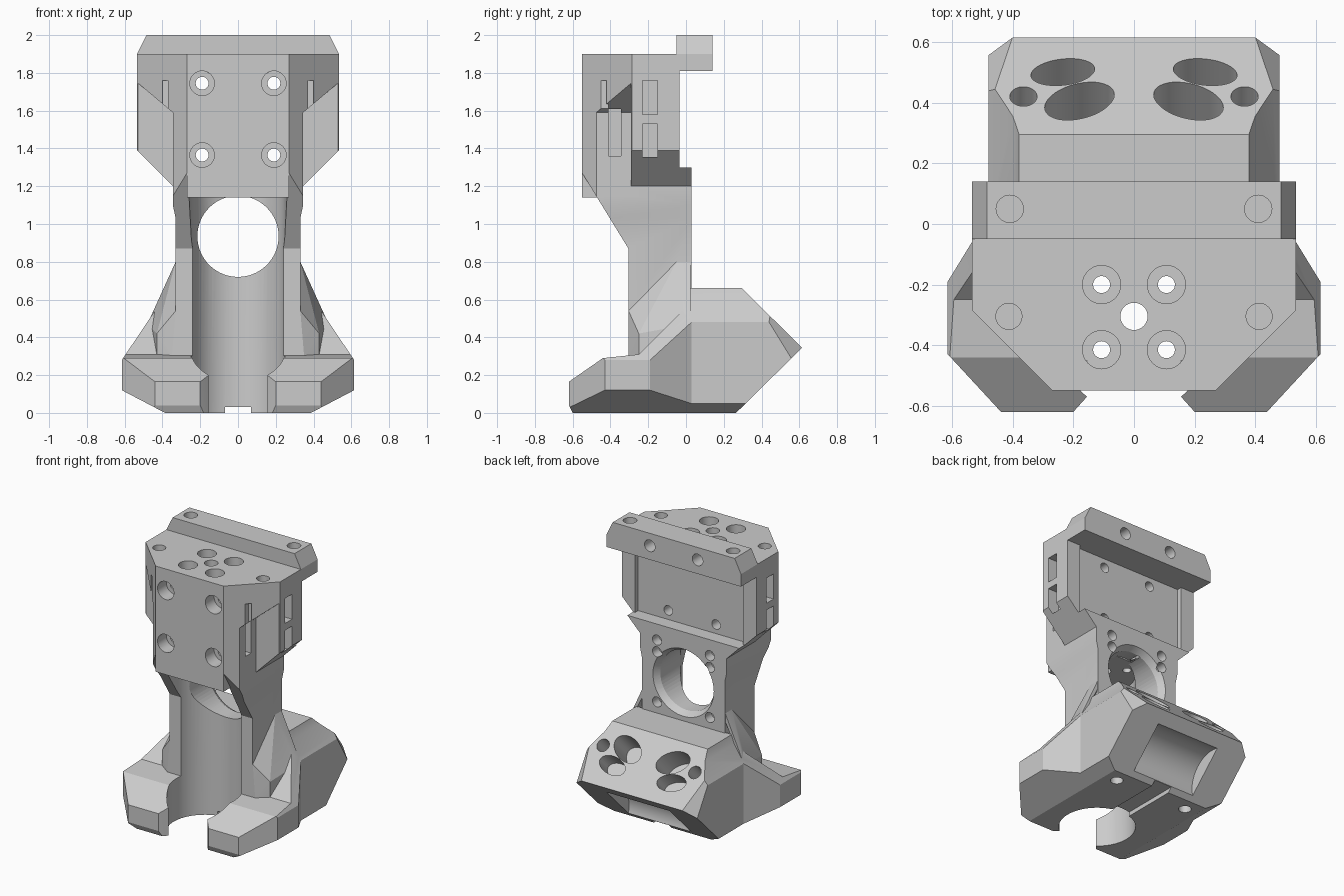
import bpy, bmesh, math
from mathutils import Vector, Matrix

if "Cube" in bpy.data.objects:
    bpy.data.objects.remove(bpy.data.objects["Cube"])


def obj_from(bm, name):
    bmesh.ops.recalc_face_normals(bm, faces=bm.faces[:])
    me = bpy.data.meshes.new(name)
    bm.to_mesh(me)
    bm.free()
    ob = bpy.data.objects.new(name, me)
    bpy.context.collection.objects.link(ob)
    return ob


def prism(pts, axis, lo, hi, name="cutter"):
    """Extrude a 2D outline along an axis (z: xy, y: xz, x: yz)."""
    put = {"x": lambda a, b, t: (t, a, b),
           "y": lambda a, b, t: (a, t, b),
           "z": lambda a, b, t: (a, b, t)}[axis]
    bm = bmesh.new()
    v0 = [bm.verts.new(put(a, b, lo)) for a, b in pts]
    v1 = [bm.verts.new(put(a, b, hi)) for a, b in pts]
    n = len(pts)
    bm.faces.new(v0)
    bm.faces.new(v1[::-1])
    for i in range(n):
        bm.faces.new((v0[i], v0[(i + 1) % n], v1[(i + 1) % n], v1[i]))
    return obj_from(bm, name)


def sym(half):
    """Complete a right-half outline with its mirror image."""
    return half + [(-a, b) for a, b in reversed(half)]


def box(x0, x1, y0, y1, z0, z1, name="cutter"):
    return prism([(x0, y0), (x1, y0), (x1, y1), (x0, y1)], "z", z0, z1, name)


def cyl(p, q, r, n=32, stretch=(1, 1), roll=0, r2=None):
    p, q = Vector(p), Vector(q)
    d = q - p
    # local x stays horizontal so stretched holes are easy to orient
    side = Vector((1, 0, 0)) if abs(d.x) < 0.9 * d.length else Vector((0, 1, 0))
    z = d.normalized()
    y = z.cross(side).normalized()
    x = y.cross(z)
    rot = Matrix((x, y, z)).transposed().to_4x4()
    bm = bmesh.new()
    bmesh.ops.create_cone(bm, cap_ends=True, segments=n, radius1=r, radius2=r2 or r, depth=d.length,
                          matrix=Matrix.Translation((p + q) / 2) @ rot @ Matrix.Rotation(roll, 4, "Z")
                          @ Matrix.Diagonal((stretch[0], stretch[1], 1, 1)))
    return obj_from(bm, "cutter")


def hull(pts, name):
    bm = bmesh.new()
    for p in pts:
        bm.verts.new(p)
    bmesh.ops.convex_hull(bm, input=bm.verts[:])
    bmesh.ops.dissolve_limit(bm, angle_limit=0.01, verts=bm.verts[:], edges=bm.edges[:])
    return obj_from(bm, name)


def slice_off(ob, point, normal):
    """Cut away everything beyond a plane and cap the opening."""
    bm = bmesh.new()
    bm.from_mesh(ob.data)
    res = bmesh.ops.bisect_plane(bm, geom=bm.verts[:] + bm.edges[:] + bm.faces[:],
                                 plane_co=point, plane_no=normal, clear_outer=True)
    cut = [e for e in res["geom_cut"] if isinstance(e, bmesh.types.BMEdge)]
    bmesh.ops.contextual_create(bm, geom=cut)
    bmesh.ops.recalc_face_normals(bm, faces=bm.faces[:])
    bm.to_mesh(ob.data)
    bm.free()


def combine(ob, op, *others):
    for o in others:
        o.hide_render = True
        m = ob.modifiers.new("bool", "BOOLEAN")
        m.operation, m.object, m.solver = op, o, "EXACT"
        bpy.context.view_layer.objects.active = ob
        bpy.ops.object.modifier_apply(modifier=m.name)
        bpy.data.objects.remove(o)


# Head and neck: plan, front and side outlines intersected
body = prism([(-.55, 1.9), (-.035, 1.9), (-.035, 1.3), (.03, 1.3), (.03, .2),
              (-.305, .2), (-.305, .87), (-.55, 1.27)], "x", -.7, .7, "clamp_body")
combine(body, "INTERSECT",
        prism(sym([(.535, 2.1), (.535, 1.39), (.345, 1.2), (.345, 1.1), (.33, 1.03), (.33, .1)]),
              "y", -1, 1),
        prism(sym([(.27, -.55), (.535, -.285), (.535, .3)]), "z", 0, 3))

# Base with two toes and sloped heel, same method, heel corners sliced off
base = prism([(-.6, 0), (-.62, .04), (-.62, .165), (-.44, .29), (-.25, .31), (-.02, .54),
              (.02, .66), (.295, .66), (.615, .345), (.265, 0)], "x", -.8, .8, "base")
combine(base, "INTERSECT",
        prism(sym([(.3, -.045), (.615, .12), (.615, .28), (.4, .6), (.33, .8)]), "y", -1, 1),
        prism(sym([(.43, -.63), (.615, -.43), (.615, -.19), (.48, .03), (.48, .7)]), "z", -1, 2))
for s in (1, -1):
    slice_off(base, (s * .48, .44, .48), (s * .0183, .0156, .0096))
combine(body, "UNION", base)

# Flared webs joining neck to base
for s in (1, -1):
    combine(body, "UNION", hull([(s * x, y, z) for x, y, z in [
        (.3, -.304, .54), (.33, -.304, .54), (.33, -.05, .8), (.33, .025, .8), (.3, .025, .8),
        (.4, .025, .6), (.48, .025, .47), (.43, -.25, .3), (.43, -.25, .42),
        (.35, -.304, .3), (.3, -.304, .27)]], "web"))

# Vertical channel, toe mouth and round window with a flared back rim
combine(body, "DIFFERENCE",
        cyl((0, -.374, -.5), (0, -.374, 1.16), .25, 64),
        prism(sym([(.25, -.37), (.28, -.7)]), "z", .5, 1.16),
        prism(sym([(.29, -.72), (.155, -.57), (.1, -.5)]), "z", -.3, .6),
        cyl((0, -.3, .935), (0, .2, .935), .215, 64),
        cyl((0, -.02, .935), (0, .06, .935), .212, 64, r2=.26))

# Front plate above the channel, and the chamfered top bar
combine(body, "UNION",
        box(-.27, .27, -.55, -.1, 1.14, 1.5, "front_plate"),
        prism(sym([(.535, 1.81), (.535, 1.9), (.485, 2.0)]), "y", -.05, .14, "top_bar"))

# Shallow back recess of the head
combine(body, "DIFFERENCE", box(-.43, .43, -.07, .1, 1.3, 1.81))

# Cuts repeated on both sides
for s in (1, -1):
    def side_box(x0, x1, *r):
        return box(min(s * x0, s * x1), max(s * x0, s * x1), *r)
    combine(body, "DIFFERENCE",
            # corner pocket, its slots, and the side windows
            prism([(s * .345, 1.59), (s * .6, 1.805), (s * .6, 1.15), (s * .345, 1.15)],
                  "y", -.8, -.29),
            side_box(.3, .4, -.41, -.345, 1.36, 1.61),
            side_box(.37, .4, -.6, -.41, 1.55, 1.76),
            side_box(.45, .6, -.23, -.15, 1.58, 1.76),
            side_box(.45, .6, -.23, -.15, 1.355, 1.53),
            # top screw holes
            cyl((s * .413, -.305, 1.75), (s * .413, -.305, 2.1), .043),
            cyl((s * .41, .05, 1.88), (s * .41, .05, 2.1), .045),
            # bar and underside screw holes
            cyl((s * .19, .04, 1.91), (s * .19, .3, 1.91), .042),
            cyl((s * .29, .17, -.1), (s * .29, .17, .1), .042))
    # counterbored holes: front face and top face
    for z in (1.745, 1.365):
        combine(body, "DIFFERENCE",
                cyl((s * .19, -.7, z), (s * .19, .2, z), .034),
                cyl((s * .19, -.7, z), (s * .19, -.45, z), .065))
    for y in (-.2, -.415):
        combine(body, "DIFFERENCE",
                cyl((s * .107, y, 1.1), (s * .107, y, 2.1), .028),
                cyl((s * .107, y, 1.8), (s * .107, y, 2.1), .063))
    # neck back holes
    for z in (.74, 1.1, 1.185):
        combine(body, "DIFFERENCE", cyl((s * .21, -.04, z), (s * .21, .2, z), .036))

    # heel openings, drilled square to the 45 degree slope
    for x, y, rx, ry, tilt, depth in ((.365, .42, .045, .045, 0, .12),
                                      (.235, .5, .107, .06, -.2, .09),
                                      (.18, .405, .122, .078, -.45, .14)):
        z = .955 - y
        combine(body, "DIFFERENCE",
                cyl((s * x, y - depth, z - depth), (s * x, y + .1, z + .1), 1, 40,
                    (rx, ry), s * tilt))

# Centre hole in the top, rounded scoop under the heel and groove below
combine(body, "DIFFERENCE",
        cyl((0, -.305, 1.1), (0, -.305, 2.1), .045),
        cyl((-.25, .49, .085), (.25, .49, .085), .2, 64),
        box(-.07, .07, -.3, .5, -.1, .03))

bpy.ops.object.select_all(action="DESELECT")
body.select_set(True)
bpy.context.view_layer.objects.active = body
bpy.ops.object.shade_smooth_by_angle(angle=math.radians(15))
